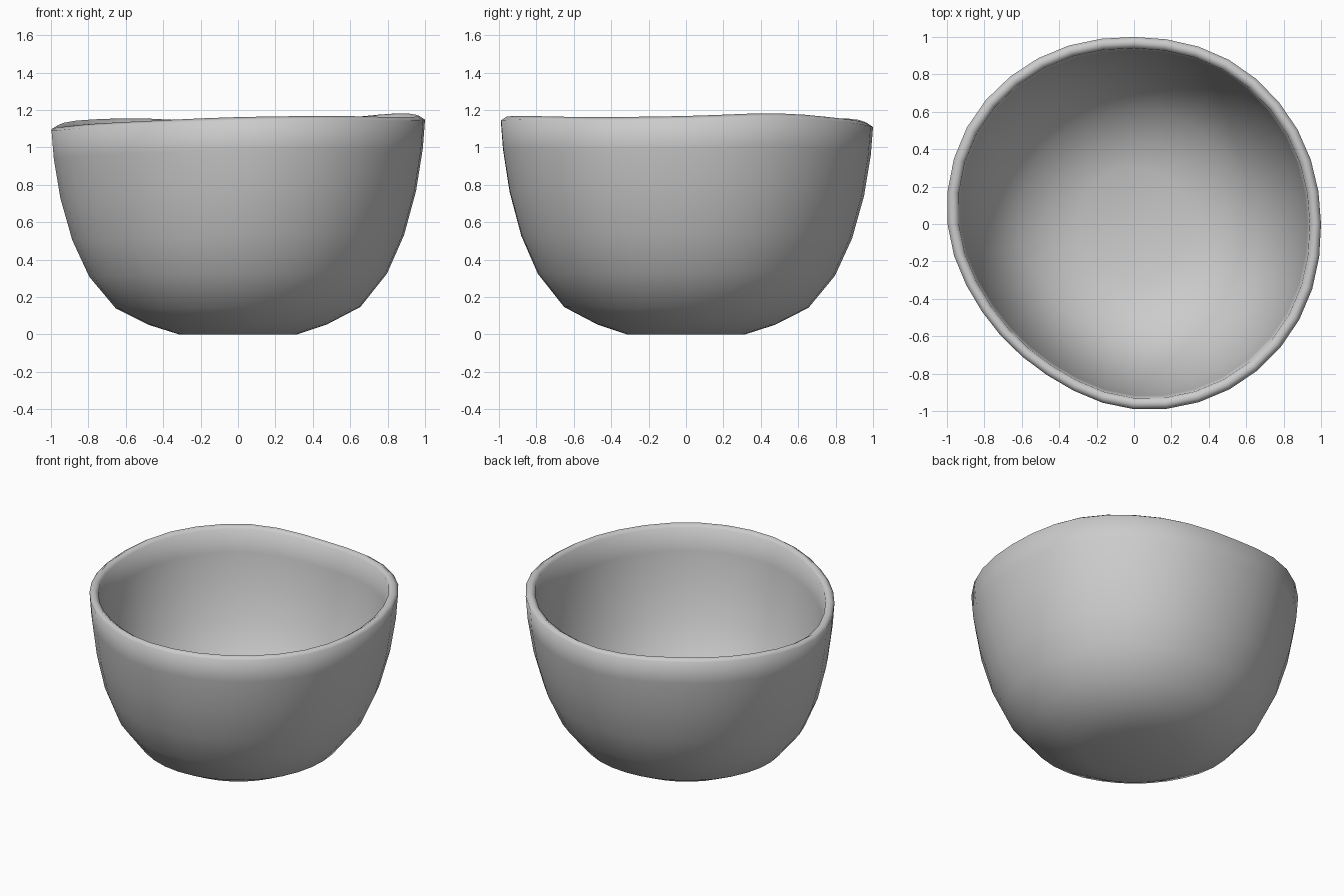
import bpy, bmesh, math

cube = bpy.data.objects.get("Cube")
if cube:
    bpy.data.objects.remove(cube, do_unlink=True)

SEGMENTS = 36
TOP = 1.165

# Hand-shaped rim: radius and height at every 30 degrees, counter-clockwise from +x
RIM_RADIUS = [1.0, 1.01, 1.014, 1.0, 1.024, 1.032, 0.997, 0.938, 0.932, 0.99, 1.021, 1.021]
RIM_HEIGHT = [1.168, 1.182, 1.152, 1.128, 1.155, 1.143, 1.108, 1.125, 1.143, 1.162, 1.168, 1.162]

# Wall section as (radius, height): base, outside, rounded lip, inside
SECTION = [(0.315, 0.0), (0.475, 0.053), (0.655, 0.147), (0.797, 0.325),
           (0.888, 0.53), (0.952, 0.765), (0.988, 0.99), (1.0, 1.145),
           (0.97, TOP), (0.94, 1.145),
           (0.926, 0.99), (0.89, 0.775), (0.828, 0.56), (0.742, 0.37),
           (0.61, 0.205), (0.45, 0.115), (0.3, 0.065)]


def around(values, angle):
    """Smooth periodic interpolation of values spaced evenly round the circle."""
    n = len(values)
    pos = angle / (2 * math.pi) * n
    i, t = int(pos), pos - int(pos)
    a, b, c, d = (values[(i + k) % n] for k in (-1, 0, 1, 2))
    return b + 0.5 * t * (c - a + t * (2 * a - 5 * b + 4 * c - d + t * (3 * (b - c) + d - a)))


# Bowl: sweep the section round the axis, letting the wobble grow toward the rim
bm = bmesh.new()
rings = []
for radius, height in SECTION:
    wobble = 0.4 + 0.6 * min(1.0, height / 0.9)
    ring = []
    for s in range(SEGMENTS):
        a = 2 * math.pi * s / SEGMENTS
        r = radius * (1 + (around(RIM_RADIUS, a) - 1) * wobble)
        z = height * around(RIM_HEIGHT, a) / TOP
        ring.append(bm.verts.new((r * math.cos(a), r * math.sin(a), z)))
    rings.append(ring)

for low, high in zip(rings, rings[1:]):
    for s in range(SEGMENTS):
        t = (s + 1) % SEGMENTS
        bm.faces.new((low[s], low[t], high[t], high[s]))

# Underside and inner floor
for ring, z in ((rings[0], 0.0), (rings[-1], 0.06)):
    centre = bm.verts.new((0, 0, z))
    for s in range(SEGMENTS):
        bm.faces.new((ring[s], ring[(s + 1) % SEGMENTS], centre))
bmesh.ops.recalc_face_normals(bm, faces=bm.faces)

mesh = bpy.data.meshes.new("bowl")
bm.to_mesh(mesh)
bm.free()
mesh.shade_smooth()
bowl = bpy.data.objects.new("bowl", mesh)
bpy.context.collection.objects.link(bowl)

# Glaze
colour = (0.6, 0.6, 0.6, 1)
glaze = bpy.data.materials.new("light_grey")
glaze.use_nodes = True
glaze.diffuse_color = colour
glaze.node_tree.nodes["Principled BSDF"].inputs["Base Color"].default_value = colour
mesh.materials.append(glaze)
